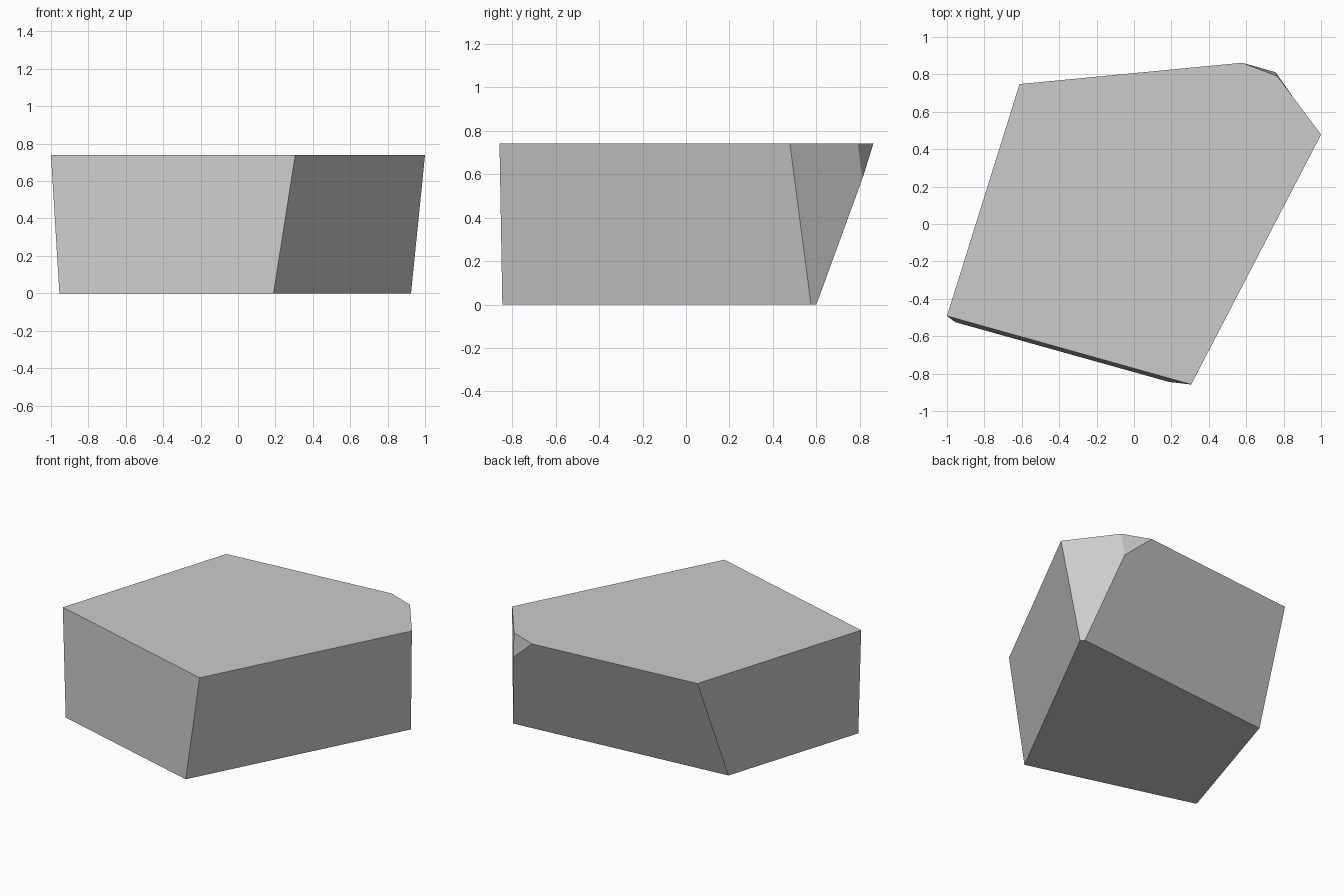
import bpy
import bmesh

# Remove the default cube
cube = bpy.data.objects.get("Cube")
if cube:
    bpy.data.objects.remove(cube, do_unlink=True)

HEIGHT = 0.74

# Flat grey stone
stone = bpy.data.materials.new("stone_grey")
stone.use_nodes = True
colour = (0.6, 0.6, 0.6, 1.0)
stone.diffuse_color = colour
stone.node_tree.nodes["Principled BSDF"].inputs["Base Color"].default_value = colour

# Outlines of the flat top and the smaller, skewed base
top = [(-1, -0.492), (0.306, -0.858), (1, 0.478), (0.767, 0.79), (0.578, 0.862), (-0.612, 0.748)]
base = [(-0.955, -0.525), (0.19, -0.845), (0.925, 0.575), (0.906, 0.60), (-0.646, 0.457)]
chip = (0.757, 0.812, 0.58)  # lower tip of the chipped back corner

bm = bmesh.new()
top_verts = [bm.verts.new((x, y, HEIGHT)) for x, y in top]
base_verts = [bm.verts.new((x, y, 0)) for x, y in base]
tip = bm.verts.new(chip)
a, b, c, d, e, f = top_verts
a0, b0, c0, d0, f0 = base_verts

# Top, base, four broad sides, the narrow side and the chipped corner
for loop in (
    top_verts, base_verts[::-1],
    (a0, b0, b, a), (b0, c0, c, b), (c0, d0, tip, d, c),
    (d0, f0, f, e, tip), (f0, a0, a, f), (tip, e, d),
):
    bm.faces.new(loop)
bmesh.ops.recalc_face_normals(bm, faces=bm.faces)

mesh = bpy.data.meshes.new("rock_block")
bm.to_mesh(mesh)
bm.free()
mesh.materials.append(stone)
rock = bpy.data.objects.new("rock_block", mesh)
bpy.context.scene.collection.objects.link(rock)
